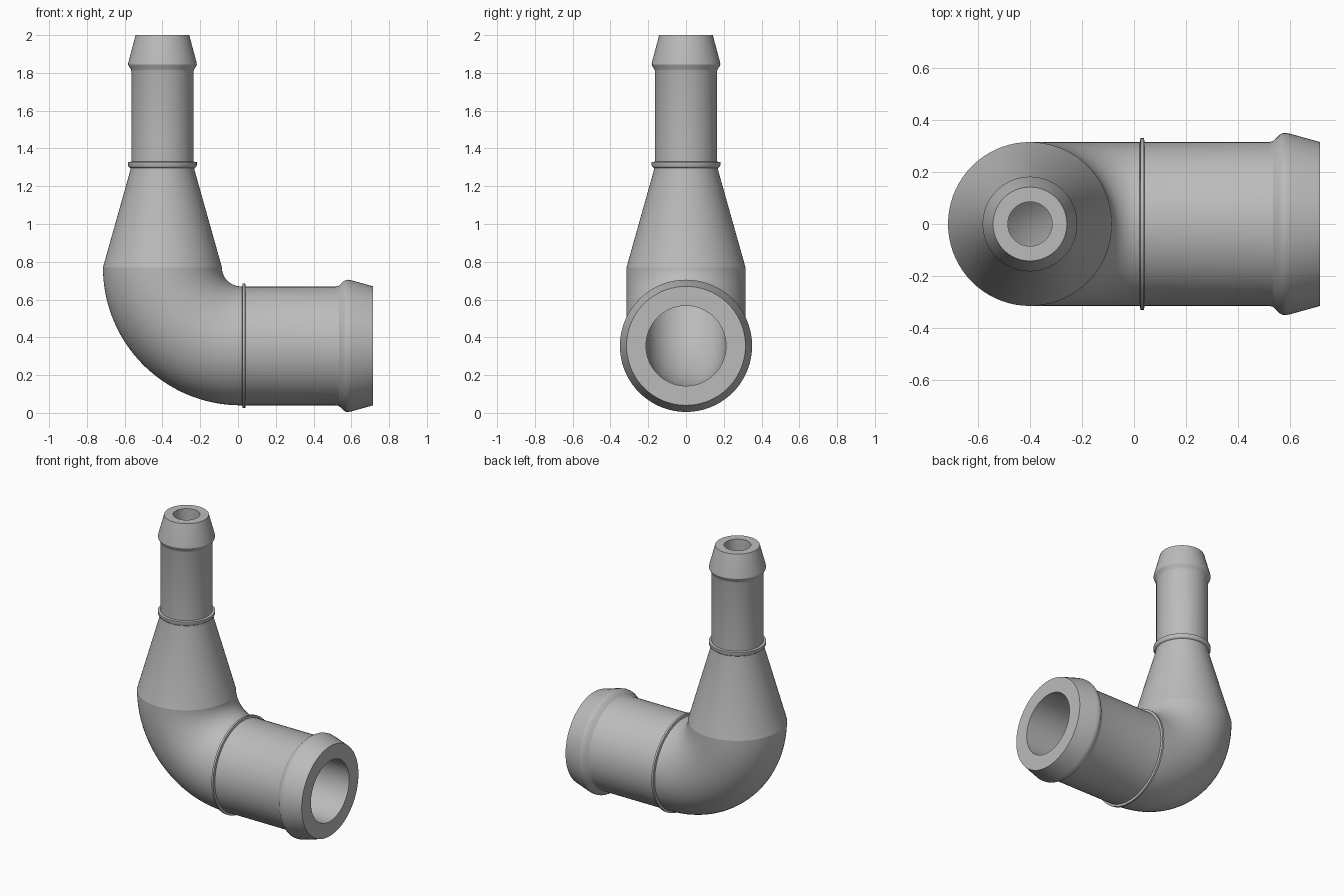
import bpy, bmesh, math
from mathutils import Vector, Matrix

cube = bpy.data.objects.get("Cube")
if cube:
    bpy.data.objects.remove(cube, do_unlink=True)

SEGMENTS = 72
OUTLET_X = -0.40                      # axis of the upright spigot
INLET_Z = 0.355                       # axis of the horizontal spigot
BEND = Vector((0.015, 0, 0.77))       # centre of the bend
BEND_R = 0.415
WALL_R, BORE_R = 0.315, 0.212

grey = bpy.data.materials.new("Grey plastic")
grey.use_nodes = True
grey.diffuse_color = (0.5, 0.5, 0.5, 1)
grey.node_tree.nodes["Principled BSDF"].inputs["Base Color"].default_value = (0.5, 0.5, 0.5, 1)


def sweep(name, stations, flip=False):
    """Skin circles given as (centre, angle about y, radius)."""
    bm = bmesh.new()
    rings = []
    for centre, tilt, radius in stations:
        place = Matrix.Translation(centre) @ Matrix.Rotation(tilt, 4, 'Y')
        rings.append([bm.verts.new(place @ Vector((radius * math.cos(a), radius * math.sin(a), 0)))
                      for a in (2 * math.pi * i / SEGMENTS for i in range(SEGMENTS))])
    for low, high in zip(rings, rings[1:]):
        for i in range(SEGMENTS):
            j = (i + 1) % SEGMENTS
            bm.faces.new((low[i], low[j], high[j], high[i]))
    if flip:
        bmesh.ops.reverse_faces(bm, faces=bm.faces[:])
    mesh = bpy.data.meshes.new(name)
    bm.to_mesh(mesh)
    bm.free()
    mesh.materials.append(grey)
    obj = bpy.data.objects.new(name, mesh)
    bpy.context.collection.objects.link(obj)
    bpy.ops.object.select_all(action='DESELECT')
    obj.select_set(True)
    bpy.context.view_layer.objects.active = obj
    bpy.ops.object.shade_smooth_by_angle(angle=math.radians(28))
    return obj


def upright(profile):
    return [(Vector((OUTLET_X, 0, z)), 0, r) for z, r in profile]


def level(profile):
    return [(Vector((x, 0, INLET_Z)), math.pi / 2, r) for x, r in profile]


def bend(radius, steps=32):
    """Quarter turn from the upright axis to the level axis."""
    result = []
    for i in range(steps + 1):
        a = math.pi / 2 * i / steps
        centre = BEND + BEND_R * Vector((-math.cos(a), 0, -math.sin(a)))
        result.append((centre, -a, radius))
    return result


# Elbow outer wall and its bore
sweep("elbow", bend(WALL_R), flip=True)
sweep("elbow_bore", bend(BORE_R))

# Tapered reducer with narrow spigot, barb, rim and bore
sweep("reducer", upright([(BEND.z, WALL_R), (1.285, 0.17), (1.30, 0.17)]))
sweep("outlet_collar", upright([(1.295, 0.168), (1.302, 0.178), (1.31, 0.182),
                                (1.328, 0.182), (1.33, 0.165)]))
sweep("outlet_spigot", upright([(1.30, 0.165), (1.81, 0.165), (1.82, 0.168), (1.835, 0.178),
                                (1.845, 0.182), (1.858, 0.18), (2.0, 0.142), (2.0, 0.085),
                                (1.30, 0.085), (BEND.z, BORE_R)]))

# Wide spigot with barb, rim and bore
sweep("inlet_collar", level([(0.022, WALL_R), (0.025, 0.33), (0.038, 0.33), (0.041, WALL_R)]))
sweep("inlet_spigot", level([(BEND.x, WALL_R), (0.52, WALL_R), (0.535, 0.319), (0.56, 0.343),
                             (0.572, 0.349), (0.585, 0.35), (0.60, 0.347), (0.715, WALL_R),
                             (0.715, BORE_R), (BEND.x, BORE_R)]))
